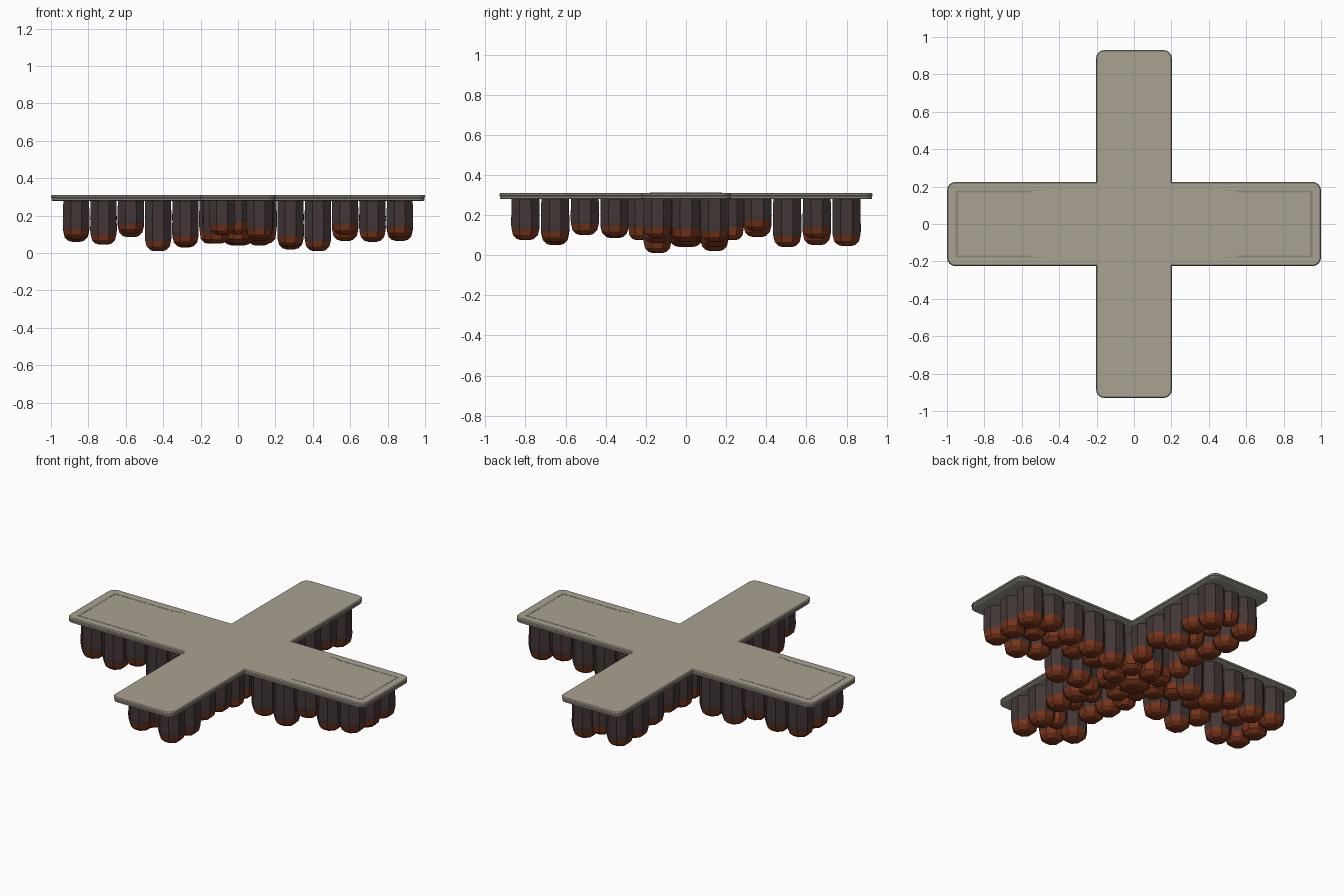
import bpy, bmesh, math, random

if "Cube" in bpy.data.objects:
    bpy.data.objects.remove(bpy.data.objects["Cube"])

random.seed(4)


def material(name, rgb):
    m = bpy.data.materials.new(name)
    m.diffuse_color = (*rgb, 1)
    m.use_nodes = True
    m.node_tree.nodes["Principled BSDF"].inputs["Base Color"].default_value = m.diffuse_color
    return m


STONE = material("warm grey deck", (0.40, 0.362, 0.287))
RIM = material("olive grey rim", (0.33, 0.32, 0.26))
GROOVE = material("groove grey", (0.27, 0.245, 0.20))
BARK = material("dark brown pile", (0.056, 0.037, 0.037))
RUST = material("rust tip", (0.18, 0.034, 0.010))


def finish(name, bm, mats):
    bmesh.ops.recalc_face_normals(bm, faces=bm.faces)
    me = bpy.data.meshes.new(name)
    bm.to_mesh(me)
    bm.free()
    for m in mats:
        me.materials.append(m)
    ob = bpy.data.objects.new(name, me)
    bpy.context.collection.objects.link(ob)
    return ob


# Cross outline with rounded outer corners and sharp inner corners
def cross_outline(inset, r=0.045):
    lx, wy, wx, ly = 1 - inset, 0.225 - inset, 0.203 - inset, 0.93 - inset
    r -= inset

    def corner(cx, cy, start):
        return [(cx + r * math.cos(math.radians(start + a)),
                 cy + r * math.sin(math.radians(start + a))) for a in (0, 22.5, 45, 67.5, 90)]

    return (corner(lx - r, wy - r, 0) + [(wx, wy)] + corner(wx - r, ly - r, 0)
            + corner(-wx + r, ly - r, 90) + [(-wx, wy)] + corner(-lx + r, wy - r, 90)
            + corner(-lx + r, -wy + r, 180) + [(-wx, -wy)] + corner(-wx + r, -ly + r, 180)
            + corner(wx - r, -ly + r, 270) + [(wx, -wy)] + corner(lx - r, -wy + r, 270))


# Deck: stacked outlines form the grooved, chamfered edge
bm = bmesh.new()
levels = [(0.010, 0.279), (0.002, 0.283), (0.002, 0.291), (0.007, 0.294),
          (0.0, 0.297), (0.0, 0.306), (0.005, 0.311)]
rings = [[bm.verts.new((x, y, z)) for x, y in cross_outline(i)] for i, z in levels]
n = len(rings[0])
for k, (a, b) in enumerate(zip(rings, rings[1:])):
    for i in range(n):
        f = bm.faces.new((a[i], a[(i + 1) % n], b[(i + 1) % n], b[i]))
        f.material_index = 0 if k == 5 else 1
bm.faces.new(rings[0]).material_index = 1
bm.faces.new(rings[-1])
finish("cross_deck", bm, [STONE, RIM])

# Thin bracket lines near both ends of the long arm
bm = bmesh.new()


def bar(x0, x1, y0, y1, z0=0.310, z1=0.3118):
    v = [bm.verts.new((x, y, z)) for z in (z0, z1)
         for x, y in ((x0, y0), (x1, y0), (x1, y1), (x0, y1))]
    for q in ((0, 1, 2, 3), (4, 5, 6, 7), (0, 1, 5, 4), (1, 2, 6, 5), (2, 3, 7, 6), (3, 0, 4, 7)):
        bm.faces.new([v[i] for i in q])


for s in (-1, 1):
    bar(*sorted((s * 0.942, s * 0.954)), -0.180, 0.180)
    for t in (-1, 1):
        bar(*sorted((s * 0.55, s * 0.942)), *sorted((t * 0.168, t * 0.180)))
        bar(*sorted((s * 0.48, s * 0.55)), *sorted((t * 0.177, t * 0.180)))
finish("deck_brackets", bm, [GROOVE])


# Eight-sided hanging pile with a faceted rust dome
def pile(bm, x, y, tip, r=0.077, top=0.281, rust_h=0.055):
    profile = [(r * 0.97, top), (r, tip + rust_h + 0.02), (r * 0.97, tip + rust_h),
               (r * 0.87, tip + 0.025), (r * 0.60, tip + 0.006), (r * 0.3, tip)]
    loops = []
    for rad, z in profile:
        loops.append([bm.verts.new((x + rad * math.cos(math.pi * (2 * i + 1) / 8),
                                    y + rad * math.sin(math.pi * (2 * i + 1) / 8), z))
                      for i in range(8)])
    for k, (a, b) in enumerate(zip(loops, loops[1:])):
        for i in range(8):
            f = bm.faces.new((a[i], a[(i + 1) % 8], b[(i + 1) % 8], b[i]))
            f.material_index = int(k >= 2)
    bm.faces.new(loops[0])
    bm.faces.new(loops[-1]).material_index = 1


# Long arm piles: outer rows, with a shorter middle row
bm = bmesh.new()
left = [0.06, 0.045, 0.085, 0.01, 0.03]
right = [0.065, 0.06, 0.065, 0.01, 0.02]
for s, tips in ((-1, left), (1, right)):
    for i, tip in enumerate(tips):
        x = s * (0.865 - 0.146 * i)
        for t in (-1, 1):
            extra = 0 if t == (-1) ** i else random.uniform(0.005, 0.04)
            pile(bm, x, t * 0.142, tip + extra)
        pile(bm, x, 0, max(tip, 0.05) + (0.0 if i == 0 else 0.045), rust_h=0.065)
finish("long_arm_piles", bm, [BARK, RUST])

# Short arm piles: staggered pairs with small ones between
bm = bmesh.new()
front = [0.075, 0.05, 0.10, 0.085]
back = [0.045, 0.05, 0.04, 0.09]
for s, tips in ((-1, front), (1, back)):
    for i, tip in enumerate(tips):
        y = s * (0.80 - 0.148 * i)
        for t in (-1, 1):
            extra = 0 if t == (-1) ** i else random.uniform(0.005, 0.035)
            x = -0.085 if (s, t, i) == (-1, -1, 0) else t * 0.115
            pile(bm, x, y, tip + extra)
        if i or s > 0:
            pile(bm, 0, y + s * 0.01, tip + 0.05, 0.06, rust_h=0.065)
finish("short_arm_piles", bm, [BARK, RUST])

# Crowded rust-tipped cluster under the crossing
bm = bmesh.new()
pile(bm, 0, 0, 0.04, 0.10, rust_h=0.10)
for i in range(8):
    a = math.pi * i / 4
    pile(bm, 0.14 * math.cos(a), 0.14 * math.sin(a), 0.05 + 0.02 * (i % 2), 0.074, rust_h=0.08)
for sx in (-1, 1):
    for sy in (-1, 1):
        pile(bm, sx * 0.13, sy * 0.23, 0.075, 0.065, rust_h=0.065)
finish("centre_piles", bm, [BARK, RUST])
